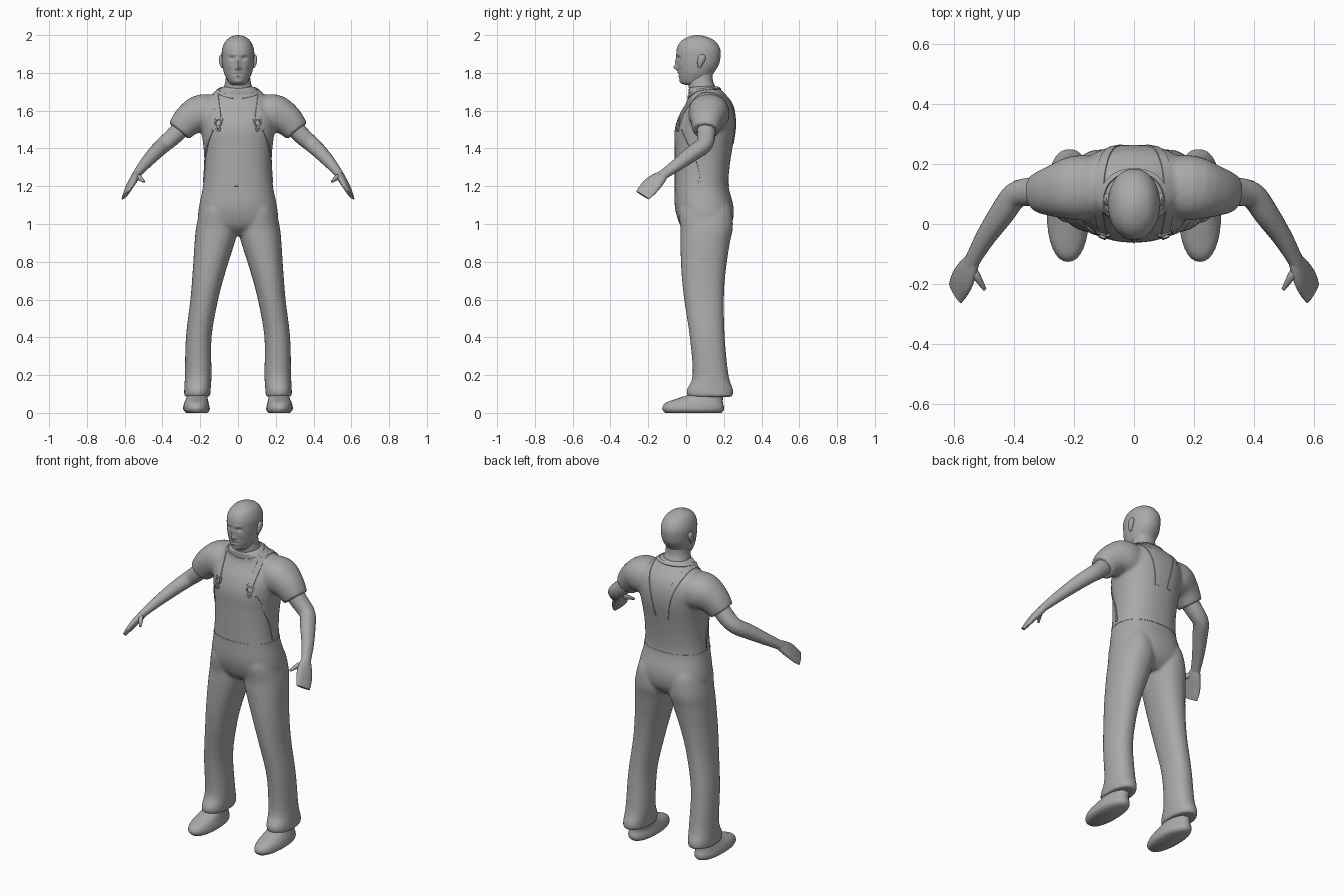
import bpy, bmesh, math
from mathutils import Vector
from mathutils.bvhtree import BVHTree

if "Cube" in bpy.data.objects:
    bpy.data.objects.remove(bpy.data.objects["Cube"])

grey = bpy.data.materials.new("plain_grey")
grey.diffuse_color = (0.4, 0.4, 0.4, 1)
grey.use_nodes = True
grey.node_tree.nodes["Principled BSDF"].inputs["Base Color"].default_value = grey.diffuse_color


def smooth_path(pts, steps, closed=False):
    """Catmull-Rom interpolation of tuples of any length."""
    n, out = len(pts), []
    for i in range(n if closed else n - 1):
        if closed:
            a, b, c, d = (pts[(i + k) % n] for k in (-1, 0, 1, 2))
        else:
            a, b, c, d = pts[max(i - 1, 0)], pts[i], pts[i + 1], pts[min(i + 2, n - 1)]
        for s in range(steps):
            t = s / steps
            out.append(tuple(0.5 * (2 * q + (r - p) * t + (2 * p - 5 * q + 4 * r - u) * t * t
                                    + (3 * q - p - 3 * r + u) * t ** 3)
                             for p, q, r, u in zip(a, b, c, d)))
    if not closed:
        out.append(tuple(pts[-1]))
    return out


def loft(bm, rings, hint=None, seg=32, steps=4, power=2.2, side=1):
    """Skin rings (x, y, z, ru, rv); level rings unless a width direction hint is given."""
    rings = smooth_path(rings, steps)
    loops = []
    for i, (x, y, z, ru, rv) in enumerate(rings):
        u, v = Vector((1, 0, 0)), Vector((0, 1, 0))
        if hint:
            t = Vector(rings[min(i + 1, len(rings) - 1)][:3]) - Vector(rings[max(i - 1, 0)][:3])
            t.normalize()
            u = Vector(hint)
            u = (u - t * u.dot(t)).normalized()
            v = t.cross(u)
        loop = []
        for k in range(seg):
            a = 2 * math.pi * k / seg
            c, s = math.cos(a), math.sin(a)
            p = Vector((x, y, z)) + u * ru * math.copysign(abs(c) ** (2 / power), c) \
                + v * rv * math.copysign(abs(s) ** (2 / power), s)
            p.x *= side
            loop.append(bm.verts.new(p))
        loops.append(loop)
    for a, b in zip(loops, loops[1:]):
        for k in range(seg):
            j = (k + 1) % seg
            bm.faces.new((a[k], a[j], b[j], b[k]))
    bm.faces.new(loops[0][::-1])
    bm.faces.new(loops[-1])


def finish(name, bm, mirror=False, angle=50):
    bmesh.ops.recalc_face_normals(bm, faces=bm.faces)
    me = bpy.data.meshes.new(name)
    bm.to_mesh(me)
    bm.free()
    me.materials.append(grey)
    ob = bpy.data.objects.new(name, me)
    bpy.context.collection.objects.link(ob)
    bpy.ops.object.select_all(action='DESELECT')
    ob.select_set(True)
    bpy.context.view_layer.objects.active = ob
    bpy.ops.object.shade_smooth_by_angle(angle=math.radians(angle))
    if mirror:
        m = ob.modifiers.new("mirror", 'MIRROR')
        m.use_mirror_merge = False
    return ob


def span(z, x0, x1, y0, y1):
    """Level ring from its extents."""
    return ((x0 + x1) / 2, (y0 + y1) / 2, z, (x1 - x0) / 2, (y1 - y0) / 2)


# Clothing: torso, trouser legs and short sleeves fused into one skin
torso = [(.94, .09, .03, .19), (.98, .17, -.02, .23), (1.03, .21, -.045, .25), (1.1, .205, -.06, .25),
         (1.2, .185, -.06, .225), (1.3, .178, -.06, .23), (1.4, .182, -.06, .245), (1.5, .195, -.06, .262),
         (1.58, .205, -.035, .262), (1.64, .185, 0, .245), (1.68, .145, .015, .215),
         (1.715, .10, .012, .18), (1.73, .075, .03, .16)]
leg = [(.085, .147, .285, .01, .245), (.12, .145, .285, .003, .25), (.2, .14, .281, .035, .225),
       (.4, .14, .276, .02, .205), (.6, .105, .252, -.01, .2), (.75, .065, .24, -.025, .21),
       (.9, .018, .23, -.03, .232), (.98, 0, .222, -.03, .248), (1.08, .01, .2, -.04, .24),
       (1.15, .03, .17, 0, .2)]
sleeve = [(.10, .125, 1.57, .10, .10), (.19, .12, 1.585, .108, .102), (.26, .11, 1.55, .088, .085),
          (.312, .104, 1.492, .068, .068)]
bm = bmesh.new()
loft(bm, [span(z, -w, w, f, b) for z, w, f, b in torso], seg=48, power=2.3)
for s in (1, -1):
    loft(bm, [span(*r) for r in leg], side=s)
    loft(bm, sleeve, hint=(0, 1, 0), side=s)
clothes = finish("shirt_and_trousers", bm)
mod = clothes.modifiers.new("fuse", 'REMESH')
mod.mode, mod.voxel_size, mod.use_smooth_shade = 'VOXEL', 0.009, True
mod = clothes.modifiers.new("relax", 'SMOOTH')
mod.factor, mod.iterations = 0.5, 5

# Head with face relief: (x, z, x radius, z radius, push forward)
head = [(1.735, .03, 0, .07), (1.745, .046, -.022, .10), (1.765, .059, -.034, .125), (1.8, .074, -.04, .147),
        (1.84, .083, -.045, .172), (1.88, .086, -.05, .182), (1.92, .085, -.05, .182),
        (1.955, .074, -.037, .165), (1.98, .055, -.01, .137), (1.995, .028, .025, .095), (2.0, .006, .05, .07)]
relief = [(0, 1.828, .011, .014, .02), (0, 1.855, .009, .022, .01), (.032, 1.878, .014, .009, -.011),
          (.03, 1.898, .02, .006, .004), (0, 1.802, .022, .005, .005), (0, 1.792, .022, .003, -.005),
          (0, 1.783, .018, .005, .004), (0, 1.752, .02, .01, .005), (.048, 1.84, .015, .015, .003),
          (.013, 1.823, .005, .006, .006)]
bm = bmesh.new()
loft(bm, [span(z, -w, w, f, b) for z, w, f, b in head], seg=80, steps=7, power=2.1)
for v in bm.verts:
    if v.co.y < .05:
        v.co.y -= sum(p * math.exp(-((abs(v.co.x) - x) / a) ** 2 - ((v.co.z - z) / b) ** 2)
                      for x, z, a, b, p in relief)
finish("head", bm)

# Neck
bm = bmesh.new()
loft(bm, [span(1.66, -.085, .085, .03, .17), span(1.72, -.075, .075, .015, .157),
          span(1.76, -.066, .066, .012, .142), span(1.82, -.06, .06, .03, .142)])
finish("neck", bm)

# Ears
bm = bmesh.new()
loft(bm, [(.082, .07, 1.825, .004, .006), (.086, .073, 1.84, .009, .013), (.089, .08, 1.865, .012, .02),
          (.09, .084, 1.885, .01, .019), (.088, .084, 1.898, .004, .008)], seg=16)
finish("ear", bm, True)

# Bare arm, from inside the sleeve to the wrist
bm = bmesh.new()
loft(bm, [(.28, .105, 1.53, .05, .05), (.34, .107, 1.466, .048, .046), (.395, .095, 1.418, .043, .042),
          (.44, .035, 1.375, .042, .038), (.495, -.045, 1.315, .034, .03), (.535, -.115, 1.265, .028, .022),
          (.545, -.135, 1.25, .03, .02)], hint=(.45, .75, -.5), seg=20)
finish("arm", bm, True)

# Mitten hand and thumb
bm = bmesh.new()
loft(bm, [(.535, -.115, 1.265, .026, .02), (.552, -.15, 1.235, .042, .021), (.568, -.18, 1.208, .05, .018),
          (.583, -.207, 1.178, .05, .014), (.595, -.23, 1.152, .044, .009)], hint=(.45, .75, -.5), seg=20)
loft(bm, [(.547, -.14, 1.25, .017, .016), (.527, -.17, 1.248, .015, .014), (.51, -.197, 1.235, .011, .01),
          (.497, -.218, 1.224, .006, .006)], hint=(0, 0, 1), seg=12)
finish("hand", bm, True)

# Shoes
bm = bmesh.new()
loft(bm, [(.217, .038, 0, .056, .148), (.219, .038, .012, .068, .16), (.22, .038, .03, .07, .163),
          (.22, .045, .055, .064, .15), (.217, .08, .08, .056, .115), (.215, .115, .105, .052, .082),
          (.215, .12, .15, .05, .075)])
finish("shoe", bm, True)

# Surface of the clothes, used to lay trims on it
bpy.context.view_layer.update()
skin = BVHTree.FromObject(clothes, bpy.context.evaluated_depsgraph_get())


def ribbon(bm, guide, width, height, closed=False, steps=8):
    """Raised strip that follows the clothes along guide points."""
    hits = [skin.find_nearest(Vector(p))[:2] for p in smooth_path(guide, steps, closed)]
    n, rows = len(hits), []
    for i, (p, nor) in enumerate(hits):
        a = hits[(i - 1) % n if closed else max(i - 1, 0)][0]
        b = hits[(i + 1) % n if closed else min(i + 1, n - 1)][0]
        across = nor.cross(b - a).normalized() * width / 2
        rows.append([bm.verts.new(p + across * k + nor * h) for k, h in
                     ((-1, -.006), (-.85, height), (.85, height), (1, -.006))])
    for i in range(n if closed else n - 1):
        a, b = rows[i], rows[(i + 1) % n]
        for k in range(4):
            bm.faces.new((a[k], a[(k + 1) % 4], b[(k + 1) % 4], b[k]))
    if not closed:
        bm.faces.new(rows[0])
        bm.faces.new(rows[-1])


def circle(cx, cy, cz, rx, ry, rz, n=16):
    """Closed guide; height follows the y direction."""
    ang = [2 * math.pi * k / n for k in range(n)]
    return [(cx + rx * math.cos(a), cy + ry * math.sin(a), cz + rz * math.sin(a)) for a in ang]


# Neckline collar and waist seam
bm = bmesh.new()
ribbon(bm, circle(0, .09, 1.70, .098, .092, .025), .02, .005, True, 4)
finish("collar", bm, angle=30)
bm = bmesh.new()
ribbon(bm, circle(0, .085, 1.205, .2, .16, 0), .012, .002, True, 4)
finish("waist_seam", bm, angle=30)

# Overall straps, bib side edges and chest buckles
bm = bmesh.new()
ribbon(bm, [(.11, -.05, 1.56), (.118, -.01, 1.63), (.125, .10, 1.72), (.1, .23, 1.66),
            (.065, .27, 1.55), (.04, .26, 1.42)], .035, .003)
finish("shoulder_strap", bm, True, 30)
bm = bmesh.new()
ribbon(bm, [(.145, -.04, 1.5), (.172, 0, 1.42), (.185, .05, 1.32), (.19, .07, 1.22)], .014, .004)
finish("bib_edge", bm, True, 30)
bm = bmesh.new()
ribbon(bm, circle(.11, -.05, 1.54, .02, 0, .02, 10), .008, .008, True, 3)
ribbon(bm, circle(.11, -.055, 1.505, .01, 0, .01, 8), .01, .008, True, 3)
for dx in (-.02, .02):
    ribbon(bm, [(.11 + dx, -.05, 1.565), (.11 + dx * 1.2, -.05, 1.55)], .01, .007, steps=3)
finish("chest_buckle", bm, True, 30)
